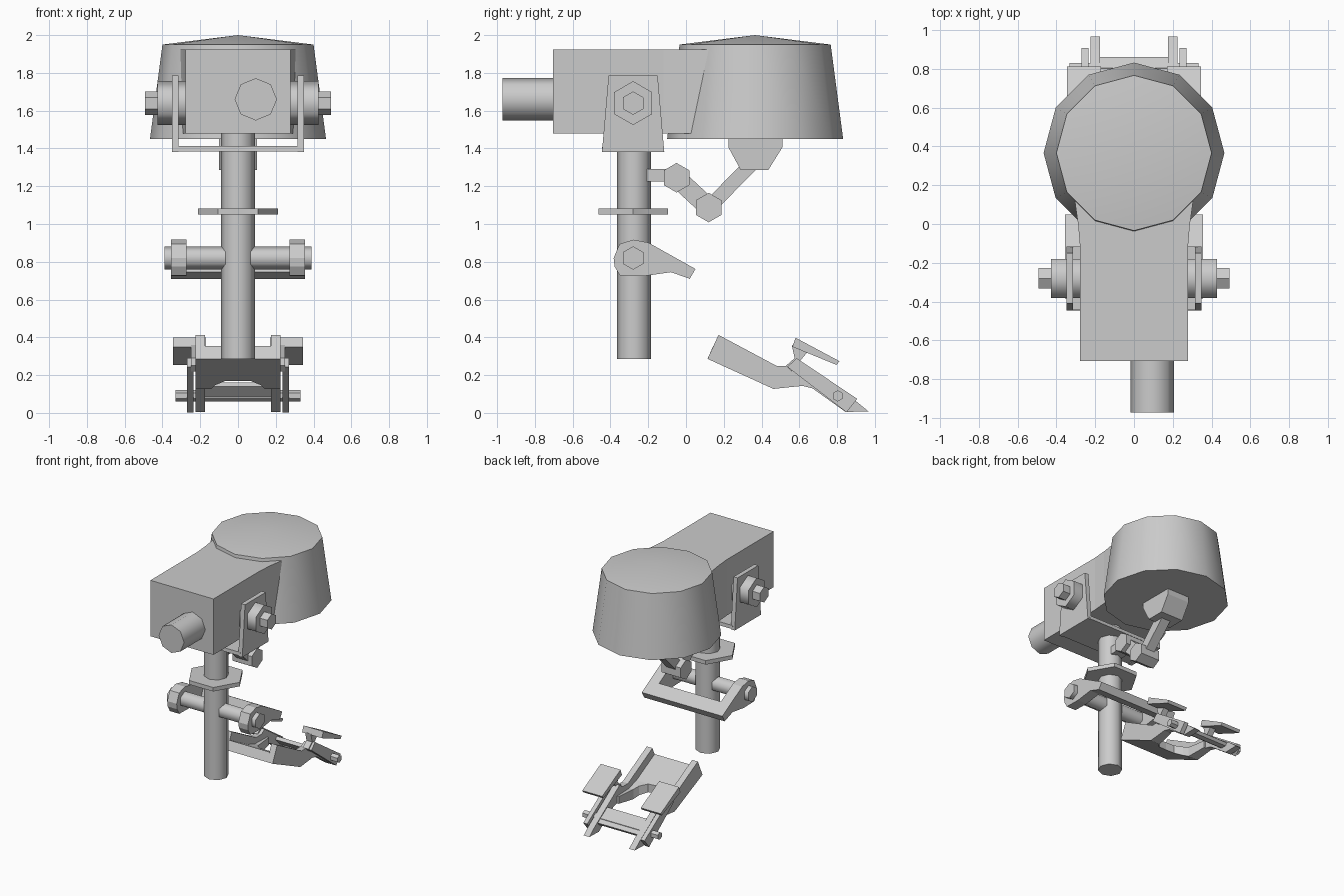
import bpy, bmesh, math
from mathutils import Vector, Matrix

cube = bpy.data.objects.get("Cube")
if cube:
    bpy.data.objects.remove(cube, do_unlink=True)

grey = bpy.data.materials.new("plain grey")
grey.use_nodes = True
COLOR = (0.6, 0.6, 0.6, 1)
grey.diffuse_color = COLOR
grey.node_tree.nodes["Principled BSDF"].inputs["Base Color"].default_value = COLOR


def finish(name, bm, smooth=0):
    bmesh.ops.recalc_face_normals(bm, faces=bm.faces)
    me = bpy.data.meshes.new(name)
    bm.to_mesh(me)
    bm.free()
    me.materials.append(grey)
    ob = bpy.data.objects.new(name, me)
    bpy.context.collection.objects.link(ob)
    if smooth:
        bpy.ops.object.select_all(action='DESELECT')
        ob.select_set(True)
        bpy.context.view_layer.objects.active = ob
        bpy.ops.object.shade_smooth_by_angle(angle=math.radians(smooth))
    return ob


def loft(name, rings, smooth=0):
    """Skin closed rings of equal length and cap both ends."""
    bm = bmesh.new()
    vs = [[bm.verts.new(p) for p in r] for r in rings]
    n = len(vs[0])
    for a, b in zip(vs, vs[1:]):
        for i in range(n):
            j = (i + 1) % n
            bm.faces.new((a[i], a[j], b[j], b[i]))
    bm.faces.new(vs[0])
    bm.faces.new(vs[-1])
    return finish(name, bm, smooth)


def plate(name, prof, x0, x1):
    """Extrude a (y, z) profile from x0 to x1."""
    return loft(name, [[(x, y, z) for y, z in prof] for x in (x0, x1)])


def rod(name, axis, center, r, a, b, n, turn=0, smooth=0):
    """Prism with n sides along an axis between coordinates a and b."""
    rings = []
    for t in (a, b):
        ring = []
        for i in range(n):
            g = math.radians(turn) + math.tau * i / n
            u, v = center[0] + r * math.cos(g), center[1] + r * math.sin(g)
            ring.append({'x': (t, u, v), 'y': (u, t, v), 'z': (u, v, t)}[axis])
        rings.append(ring)
    return loft(name, rings, smooth)


def bar(name, p, q, width, x):
    """Flat link between two (y, z) points."""
    p, q = Vector(p), Vector(q)
    d = (q - p).normalized() * width / 2
    n = Vector((-d.y, d.x))
    return plate(name, [p + n, q + n, q - n, p - n], -x, x)


SIDES = (("left", 1), ("right", -1))

# Drum with shallow conical lid
bm = bmesh.new()
to = Matrix.Translation((0, 0.366, 1.70))
bmesh.ops.create_cone(bm, cap_ends=True, segments=12, radius1=0.466, radius2=0.40,
                      depth=0.5, matrix=to)
top = max(bm.faces, key=lambda f: f.calc_center_median().z)
bmesh.ops.poke(bm, faces=[top])
max(bm.verts, key=lambda v: -(v.co.xy - Vector((0, 0.366))).length).co.z = 2.0
finish("drum", bm, 35)

# Head housing, flaring where it meets the drum
loft("head_housing", [[(-w, y, 1.48), (w, y, 1.48), (w, y, 1.925), (-w, y, 1.925)]
                      for y, w in ((-0.705, 0.278), (-0.12, 0.278), (0.0, 0.288),
                                   (0.12, 0.305), (0.25, 0.31))])
rod("nozzle", 'y', (0.094, 1.66), 0.112, -0.972, -0.65, 8, 0, 50)

# Yoke holding the head, with its pivot bolts
YOKE = [(-0.445, 1.38), (-0.115, 1.38), (-0.15, 1.785), (-0.41, 1.785)]
for side, s in SIDES:
    plate("yoke_arm_" + side, YOKE, s * 0.314, s * 0.349)
    rod("pivot_nut_" + side, 'x', (-0.28, 1.64), 0.116, s * 0.27, s * 0.427, 6, 30, 65)
    rod("pivot_bolt_" + side, 'x', (-0.28, 1.64), 0.062, s * 0.42, s * 0.493, 6, 30)
plate("yoke_base", [(-0.445, 1.385), (-0.115, 1.385), (-0.117, 1.413), (-0.443, 1.413)],
      -0.33, 0.33)

# Mast and hexagonal flange
rod("mast", 'z', (0, -0.275), 0.09, 0.285, 1.49, 8, 0, 50)
rod("mast_flange", 'z', (0, -0.28), 0.212, 1.05, 1.082, 6)

# Jointed link from mast to drum
plate("drum_bracket", [(0.225, 1.46), (0.225, 1.405), (0.29, 1.285), (0.435, 1.285),
                       (0.51, 1.405), (0.51, 1.46)], -0.10, 0.10)
plate("link_mount", [(-0.23, 1.225), (-0.05, 1.225), (-0.05, 1.29), (-0.23, 1.29)], -0.05, 0.05)
rod("upper_knuckle", 'x', (-0.05, 1.245), 0.078, -0.085, 0.085, 6, 30)
rod("elbow_knuckle", 'x', (0.12, 1.087), 0.078, -0.085, 0.085, 6, 30)
bar("lower_link", (-0.05, 1.245), (0.12, 1.087), 0.10, 0.05)
bar("upper_link", (0.12, 1.087), (0.36, 1.33), 0.075, 0.04)

# Handle: axle, two collared arms and a crossbar
rod("handle_axle", 'x', (-0.28, 0.82), 0.062, -0.39, 0.39, 6, 30, 65)
ARM = [(-0.383, 0.82), (-0.352, 0.894), (-0.28, 0.917), (-0.20, 0.902), (-0.05, 0.818),
       (0.05, 0.762), (0.02, 0.71), (-0.08, 0.745), (-0.22, 0.725), (-0.35, 0.728),
       (-0.378, 0.775)]
for side, s in SIDES:
    plate("handle_arm_" + side, ARM, s * 0.272, s * 0.355)
plate("handle_crossbar", [(0.05, 0.762), (0.02, 0.71), (-0.08, 0.745), (-0.05, 0.818)],
      -0.30, 0.30)

# Detached foot frame: bent rails, clamps and flanges
RAIL = [(0.172, 0.413), (0.114, 0.286), (0.463, 0.127), (0.616, 0.143), (0.67, 0.13),
        (0.845, 0.005), (0.966, 0.008), (0.90, 0.062), (0.585, 0.275), (0.545, 0.249),
        (0.479, 0.249)]
CLAMP = [(0.585, 0.29), (0.907, 0.074), (0.85, 0.003), (0.537, 0.243)]
STEM = [(0.56, 0.36), (0.645, 0.325), (0.60, 0.27), (0.56, 0.22), (0.53, 0.25), (0.575, 0.29)]
FLANGE = [(0.58, 0.398), (0.812, 0.274), (0.797, 0.254), (0.563, 0.35)]
# Foot pan: (y, z bottom, z top, notch half width), split around a rounded notch
PAN = [(0.114, 0.286, 0.355, 0.0), (0.37, 0.17, 0.235, 0.0), (0.375, 0.168, 0.233, 0.07),
       (0.42, 0.147, 0.22, 0.12), (0.463, 0.127, 0.205, 0.14), (0.616, 0.143, 0.20, 0.16)]
for side, s in SIDES:
    plate("foot_rail_" + side, RAIL, s * 0.175, s * 0.225)
    plate("foot_clamp_" + side, CLAMP, s * 0.235, s * 0.27)
    plate("foot_stem_" + side, STEM, s * 0.20, s * 0.25)
    plate("foot_flange_" + side, FLANGE, s * 0.17, s * 0.345)
    loft("foot_pan_" + side, [[(s * w, y + 0.03 * (y < 0.2) * k, z)
                               for w, z, k in ((n, lo, 0), (0.18, lo, 0), (0.18, hi, 1), (n, hi, 1))]
                              for y, lo, hi, n in PAN])
plate("foot_crossbar", [(0.72, 0.14), (0.74, 0.16), (0.86, 0.08), (0.845, 0.06), (0.80, 0.06)],
      -0.18, 0.18)
rod("foot_pin", 'x', (0.803, 0.09), 0.03, -0.332, 0.332, 6, 30)
